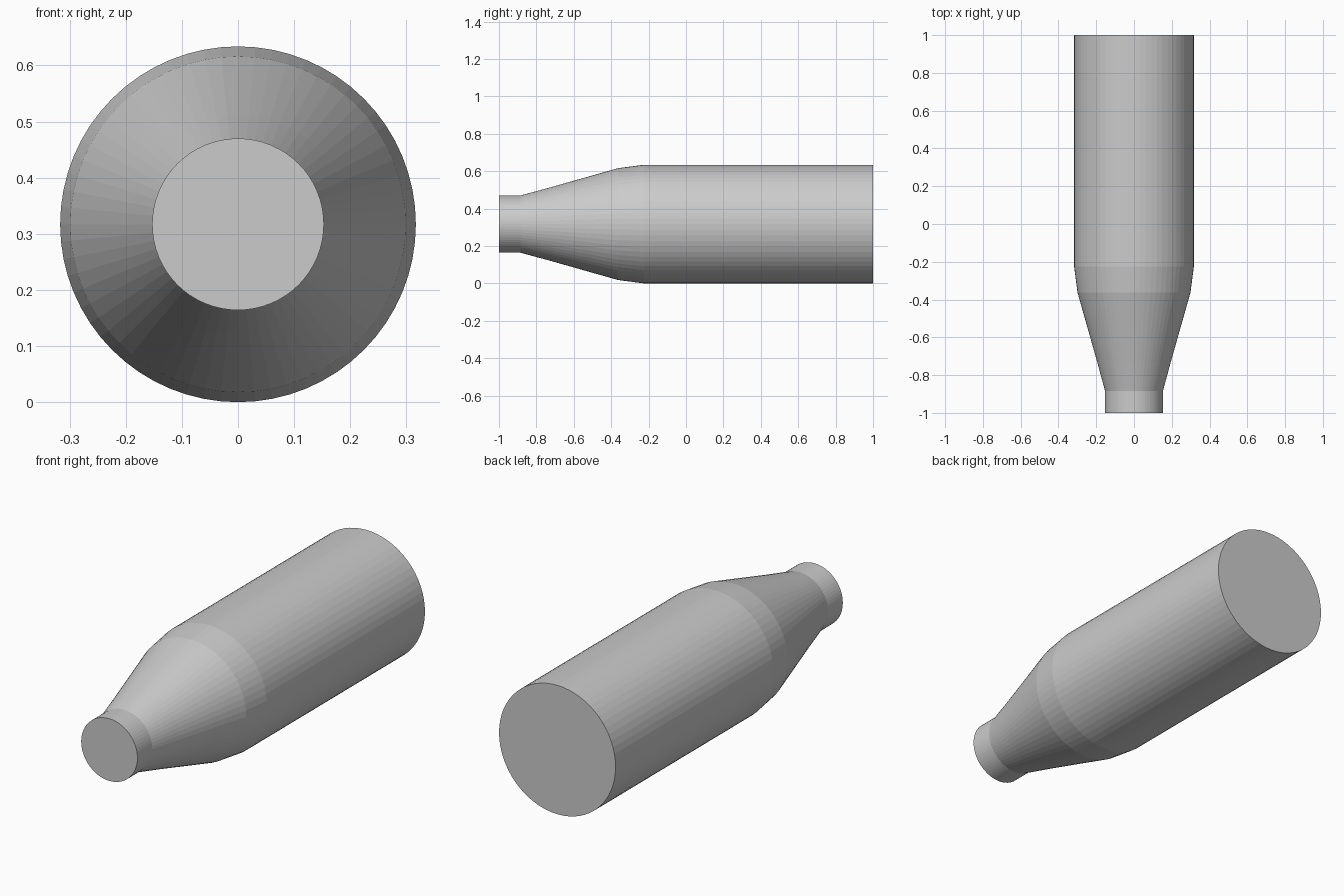
import bpy, bmesh
from math import cos, sin, tau

if "Cube" in bpy.data.objects:
    bpy.data.objects.remove(bpy.data.objects["Cube"])

SIDES = 64
CENTRE_Z = 0.317

# Profile along y: (position, radius), from neck tip to base
PROFILE = [(-1.0, 0.153), (-0.885, 0.153), (-0.73, 0.195),
           (-0.363, 0.299), (-0.225, 0.317), (1.0, 0.317)]

# Bottle body: flat-faced rings bridged together and capped at both ends
bm = bmesh.new()
rings = [[bm.verts.new((r * cos(tau * i / SIDES), y, CENTRE_Z + r * sin(tau * i / SIDES)))
          for i in range(SIDES)] for y, r in PROFILE]
for a, b in zip(rings, rings[1:]):
    for i in range(SIDES):
        j = (i + 1) % SIDES
        bm.faces.new((a[i], a[j], b[j], b[i]))
bm.faces.new(rings[0])
bm.faces.new(rings[-1])
bmesh.ops.recalc_face_normals(bm, faces=bm.faces[:])

mesh = bpy.data.meshes.new("bottle_body")
bm.to_mesh(mesh)
bm.free()
bpy.context.collection.objects.link(bpy.data.objects.new("bottle_body", mesh))
